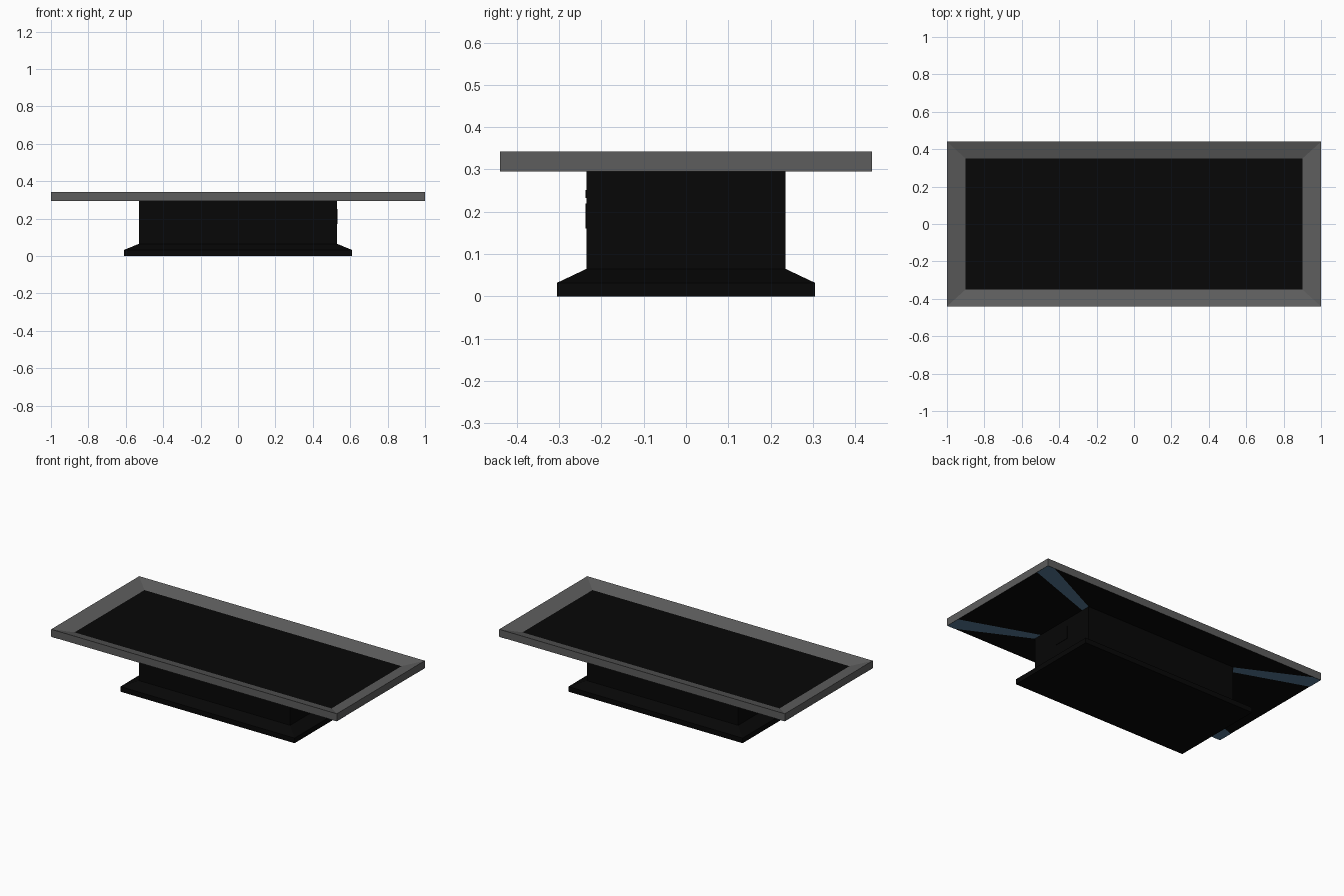
import bpy, bmesh

if "Cube" in bpy.data.objects:
    bpy.data.objects.remove(bpy.data.objects["Cube"])


def material(name, *c):
    m = bpy.data.materials.new(name)
    m.diffuse_color = (*c, 1)
    m.use_nodes = True
    m.node_tree.nodes["Principled BSDF"].inputs["Base Color"].default_value = m.diffuse_color
    return m


GREY = material("grey_trim", 0.11, 0.11, 0.11)
BLACK = material("black_finish", 0.002, 0.002, 0.002)
BLUE = material("blue_steel", 0.09, 0.19, 0.3)


def finish(bm, name, mats):
    me = bpy.data.meshes.new(name)
    bm.to_mesh(me)
    bm.free()
    for m in mats:
        me.materials.append(m)
    ob = bpy.data.objects.new(name, me)
    bpy.context.collection.objects.link(ob)
    return ob


def stack(name, levels, mats, slots):
    """Rectangular rings joined in order, closed at both ends."""
    bm = bmesh.new()
    rings = [[bm.verts.new((sx * x, sy * y, z))
              for sx, sy in ((-1, -1), (1, -1), (1, 1), (-1, 1))]
             for x, y, z in levels]
    bm.faces.new(rings[0][::-1]).material_index = slots[0]
    for k, (a, b) in enumerate(zip(rings, rings[1:])):
        for i in range(4):
            j = (i + 1) % 4
            bm.faces.new((a[i], a[j], b[j], b[i])).material_index = slots[k + 1]
    bm.faces.new(rings[-1]).material_index = slots[-1]
    return finish(bm, name, mats)


# Table top: grey edge, border sloping inward to a sunken black panel
stack("table_top", [(1, 0.44, 0.295), (1, 0.44, 0.342), (0.9, 0.35, 0.315)],
      [GREY, BLACK], [1, 0, 0, 1])

# Pedestal with a sloped skirt at the floor
stack("pedestal", [(0.61, 0.305, 0), (0.61, 0.305, 0.032),
                   (0.53, 0.235, 0.065), (0.53, 0.235, 0.295)],
      [BLACK], [0] * 5)

# Blue diagonal braces under the top, from each corner to the pedestal
bm = bmesh.new()
for sx in (-1, 1):
    for sy in (-1, 1):
        pts = [(1, 0.44), (1, 0.345), (0.53, 0.18), (0.53, 0.235), (0.95, 0.44)]
        f = bm.faces.new([bm.verts.new((sx * x, sy * y, 0.294)) for x, y in pts])
        f.normal_update()
        if f.normal.z > 0:
            f.normal_flip()
finish(bm, "corner_braces", [BLUE])


# Thin plates on the front and right faces of the pedestal
def plate(name, loc, size):
    bpy.ops.mesh.primitive_cube_add(size=1, location=loc)
    ob = bpy.context.object
    ob.name = name
    ob.scale = size
    ob.data.materials.append(BLACK)


plate("front_plate", (0, -0.235, 0.19), (0.12, 0.005, 0.06))
plate("front_upper_plate", (0, -0.235, 0.242), (0.12, 0.005, 0.02))
plate("right_plate", (0.53, 0, 0.21), (0.006, 0.1, 0.08))
